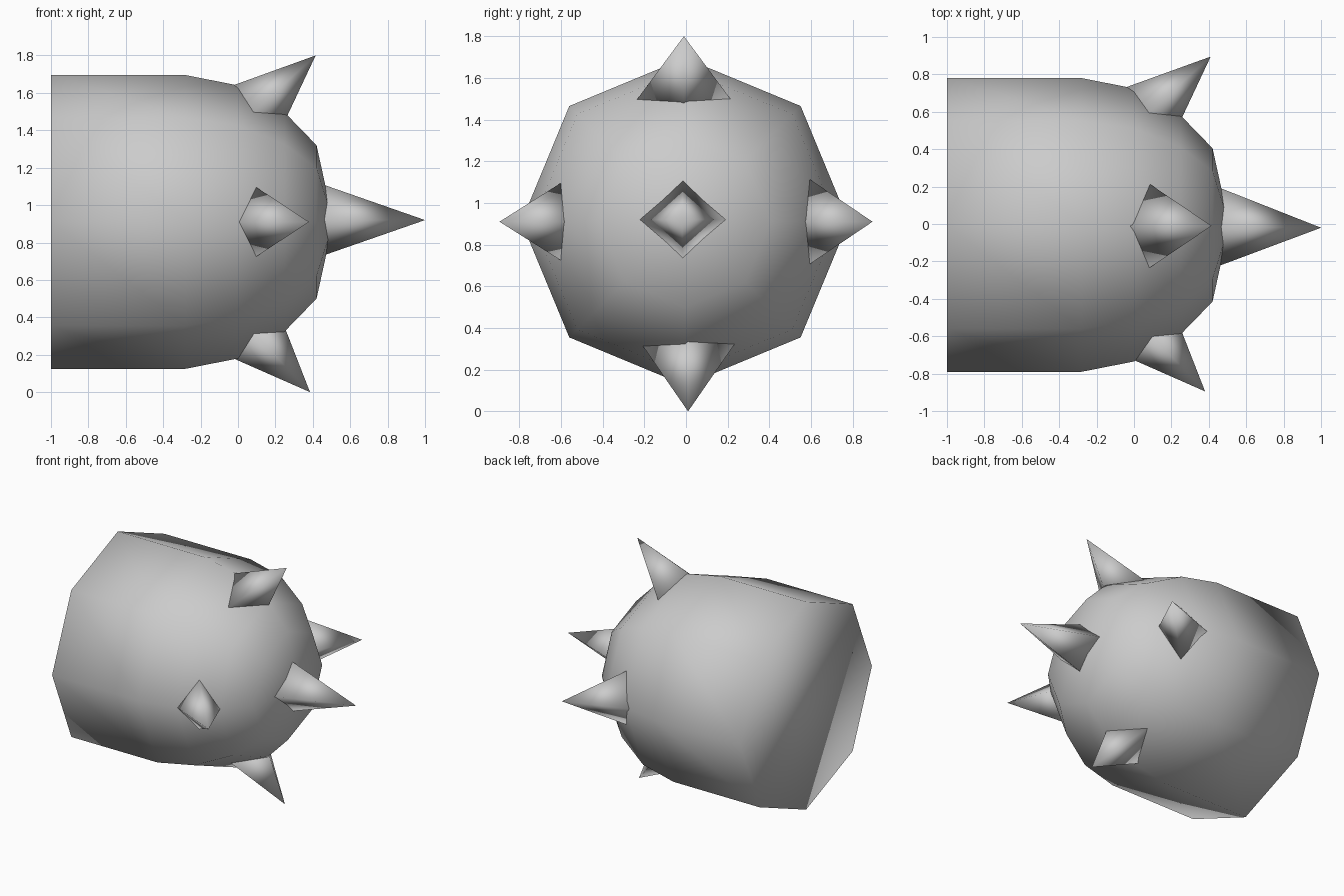
import bpy, bmesh, math
from mathutils import Vector

if "Cube" in bpy.data.objects:
    bpy.data.objects.remove(bpy.data.objects["Cube"])

SIDES = 8
CENTRE = Vector((0, -0.005, 0.91))

grey = bpy.data.materials.new("plain_grey")
grey.use_nodes = True
grey.diffuse_color = (0.6, 0.6, 0.6, 1)
grey.node_tree.nodes["Principled BSDF"].inputs["Base Color"].default_value = (0.6, 0.6, 0.6, 1)


def finish(bm, name):
    """Turn a bmesh into a smooth grey object."""
    bmesh.ops.recalc_face_normals(bm, faces=bm.faces)
    for face in bm.faces:
        face.smooth = True
    mesh = bpy.data.meshes.new(name)
    bm.to_mesh(mesh)
    bm.free()
    mesh.materials.append(grey)
    obj = bpy.data.objects.new(name, mesh)
    bpy.context.collection.objects.link(obj)
    return obj


def bridge(bm, a, b):
    for i in range(len(a)):
        j = (i + 1) % len(a)
        bm.faces.new((a[i], a[j], b[j], b[i]))


# Body: eight-sided barrel with a flat end and a domed end, along x
bm = bmesh.new()
profile = [(-1, 0.785), (-0.28, 0.785), (0, 0.73), (0.25, 0.585), (0.42, 0.41)]
rings = []
for x, radius in profile:
    angles = [i * math.tau / SIDES for i in range(SIDES)]
    rings.append([bm.verts.new(CENTRE + Vector((x, radius * math.cos(a), radius * math.sin(a))))
                  for a in angles])
for a, b in zip(rings, rings[1:]):
    bridge(bm, a, b)
bm.faces.new(rings[0])
pole = bm.verts.new(CENTRE + Vector((0.51, 0, 0)))
for i in range(SIDES):
    bm.faces.new((rings[-1][i], rings[-1][(i + 1) % SIDES], pole))
finish(bm, "body")


def spike(name, tip, axis, side, length, width, depth):
    """Four-sided spike; width runs along side, depth across it."""
    bm = bmesh.new()
    tip, axis, side = Vector(tip), Vector(axis).normalized(), Vector(side)
    across = axis.cross(side)
    base = tip - axis * length
    corners = [bm.verts.new(base + d) for d in
               (side * width, across * depth, -side * width, -across * depth)]
    point = bm.verts.new(tip)
    for i in range(4):
        bm.faces.new((corners[i], corners[(i + 1) % 4], point))
    bm.faces.new(corners)
    finish(bm, name)


# Spikes: one on the dome tip, four around its shoulder
spike("tip_spike", (1, -0.02, 0.92), (1, -0.01, 0), (0, 1, 0), 0.56, 0.215, 0.195)
Y, Z = (0, 1, 0), (0, 0, 1)
spike("top_spike", (0.415, -0.01, 1.8), (0.74, 0, 0.675), Y, 0.45, 0.225, 0.186)
spike("bottom_spike", (0.385, 0.01, 0), (0.69, 0, -0.72), Y, 0.45, 0.225, 0.186)
spike("front_spike", (0.38, -0.895, 0.91), (0.69, -0.72, 0), Z, 0.45, 0.205, 0.186)
spike("back_spike", (0.41, 0.895, 0.91), (0.74, 0.675, 0), Z, 0.45, 0.205, 0.186)
